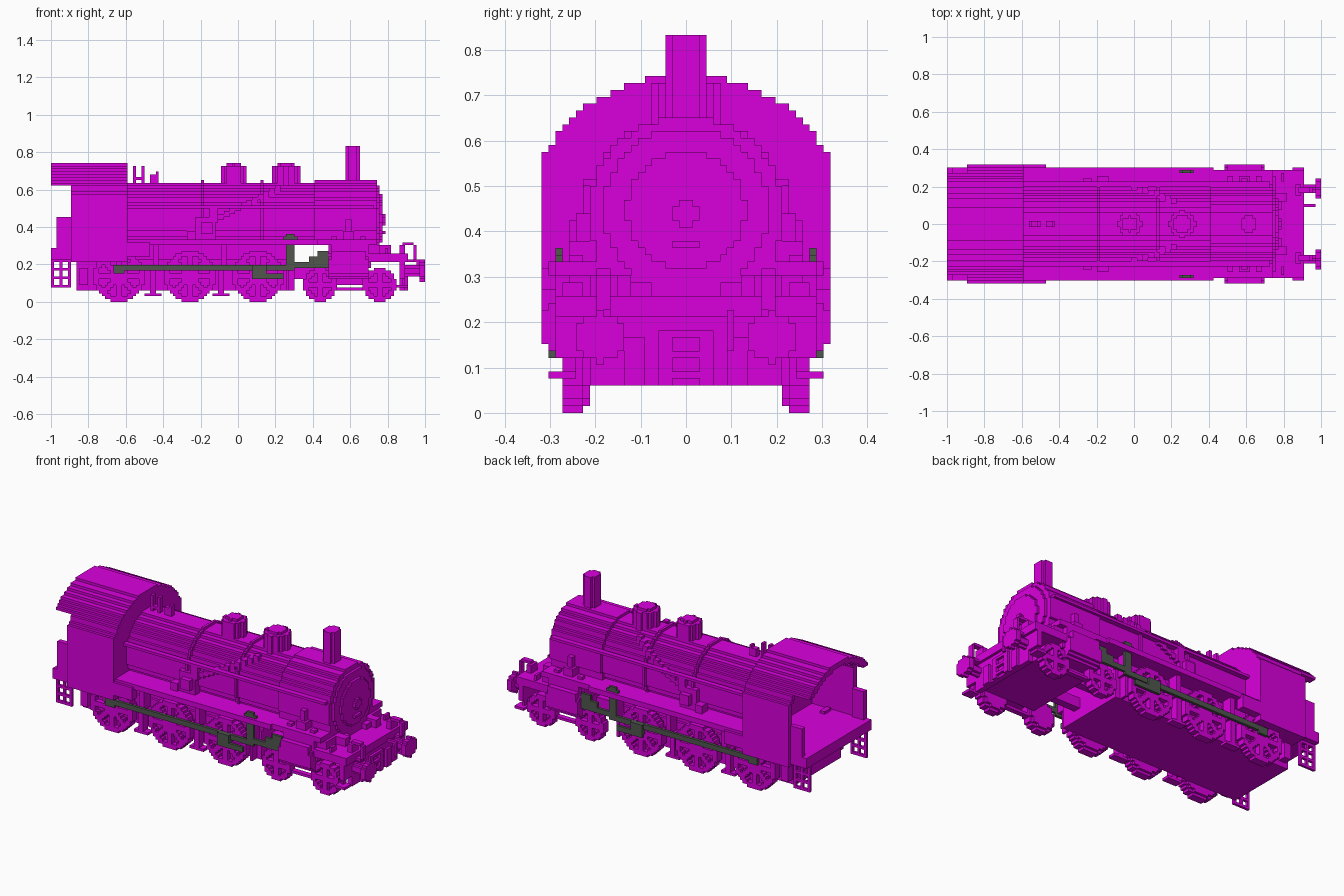
import bpy, bmesh, math
from mathutils import Matrix, Vector

U = 2 / 132          # one block; all sizes below are counted in blocks

if "Cube" in bpy.data.objects:
    bpy.data.objects.remove(bpy.data.objects["Cube"])


def material(name, rgb):
    m = bpy.data.materials.new(name)
    m.use_nodes = True
    m.diffuse_color = (*rgb, 1)
    m.node_tree.nodes["Principled BSDF"].inputs["Base Color"].default_value = (*rgb, 1)
    return m


MAGENTA = material("magenta", (0.7, 0, 0.72))
GREY = material("dark_grey", (0.08, 0.095, 0.075))


def part(name, boxes, mirror=False, mat=MAGENTA):
    """Make one object out of (x0, x1, y0, y1, z0, z1) boxes."""
    boxes = list(boxes)
    if mirror:
        boxes += [(a, b, -d, -c, e, f) for a, b, c, d, e, f in boxes]
    bm = bmesh.new()
    for a, b, c, d, e, f in boxes:
        mid = Vector((a + b, c + d, e + f)) * U / 2
        size = Vector((b - a, d - c, f - e)) * U
        bmesh.ops.create_cube(bm, size=1, matrix=Matrix.Translation(mid) @ Matrix.Diagonal((*size, 1)))
    me = bpy.data.meshes.new(name)
    bm.to_mesh(me)
    bm.free()
    me.materials.append(mat)
    bpy.context.collection.objects.link(bpy.data.objects.new(name, me))


def extrude(axis, lo, hi, rule, reach=(-66, 66)):
    """Stepped solid: every block row where rule(u, v) holds, from lo to hi."""
    out = []
    for v in range(-26, 60):
        start = None
        for u in range(reach[0], reach[1] + 1):
            inside = u < reach[1] and rule(u + 0.5, v + 0.5)
            if inside and start is None:
                start = u
            elif not inside and start is not None:
                out.append({"x": (lo, hi, start, u, v, v + 1),
                            "y": (start, u, lo, hi, v, v + 1),
                            "z": (start, u, v, v + 1, lo, hi)}[axis])
                start = None
    return out


def disc(axis, cu, cv, r, lo, hi, inner=0, floor=-99):
    return extrude(axis, lo, hi, lambda u, v: inner <= math.hypot(u - cu, v - cv) <= r and v > floor)


def wheel(cx, r, spokes):
    """Spoked wheel in front of a thin backing disc."""
    def face(u, v):
        x, z = u - cx, v - r
        d = math.hypot(x, z)
        gaps = [abs(x), abs(z)]
        if spokes == 8:
            gaps.append(abs(abs(x) - abs(z)) * 0.7)
        return d <= r and (d > r - 1.7 or d < r * 0.27 or min(gaps) < 0.8)
    return disc("y", cx, r, r - 1, 14, 15) + disc("y", cx, r, r, 15, 16) + extrude("y", 16, 18, face)


# Boiler and smokebox
part("boiler", disc("x", 0, 29, 13.2, -39, 27, floor=20))
part("smokebox", disc("x", 0, 29, 14.2, 27, 49, floor=20))
part("boiler_bands", [b for x in (-13, 8) for b in disc("x", 0, 29, 14, x, x + 1, 12, 22)])
part("smokebox_door", disc("x", 0, 29.5, 12, 49, 50, floor=20) + disc("x", 0, 29.5, 8.6, 50, 51)
     + [(51, 52, -1, 1, 27, 31), (51, 52, -2, 2, 28, 30), (51, 52, -2, 2, 24, 25)])
part("chimney", [(38, 43, -2, 2, 42, 55), (39, 42, -3, 3, 42, 55)])
part("steam_dome", disc("z", -1.5, 0, 4.2, 41, 48) + disc("z", -1.5, 0, 2.6, 48, 49))
part("sand_dome", disc("z", 17, 0, 4.6, 41, 48) + disc("z", 17, 0, 3.2, 48, 49))
part("whistle", [(-37, -36, -1, 1, 41, 48), (-34, -33, -1, 1, 41, 48), (-37, -33, -1, 1, 43, 44),
                 (-31, -28, -1, 1, 42, 45), (-29, -28, -1, 1, 45, 46)])
part("boiler_handrail", [(-39, 48, 13, 15, 33, 34)], True)
part("sand_pipes", [(13 - 2 * i, 15 - 2 * i, y, y + 2, 39 - i, 41 - i)
                    for i, y in enumerate((7, 8, 9, 10, 10, 11, 11, 12, 12, 12, 12))], True)
part("side_pump", [(-15, -8, 12, 15, 22, 30), (-13, -9, 12, 17, 24, 28), (-10, -7, 12, 15, 28, 33),
                   (-18, -15, 12, 16, 22, 25)], True)
part("smokebox_boxes", [(37, 41, 13, 17, 22, 25), (38, 40, 13, 16, 25, 29),
                        (33, 35, 15, 17, 22, 23), (43, 45, 15, 17, 22, 23)], True)

# Running boards and frame
part("running_board", [(-39, 28, -20, 20, 20, 22), (28, 49, -19, 19, 20, 22)])
part("cab_step_box", [(-39, -31, 18, 21, 16, 21)], True)
part("main_frame", [(-57, 20, -14, 14, 4, 15), (-40, 20, -13, 13, 15, 20)])
part("frame_beams", [(20, 34, 5, 8, 8, 12)], True)
part("smokebox_saddle", [(32, 50, -17, 17, 14, 20), (33, 45, -14, 14, 7, 14)])
part("bogie_frame", [(33, 55, -14, 14, 6, 8)])
part("bogie_side_bars", [(33, 46, 15, 17, 4, 5)], True)
part("front_deck", [(32, 60, -19, 19, 14, 17)])
part("buffer_beam", [(57, 59, -19, 19, 8, 14), (57, 59, -14, 14, 4, 8)])

# Cab
ARC_Z, ARC_R = 24, 25.2


def roof_shell(y, z):
    return 22.8 <= math.hypot(y, z - ARC_Z) <= ARC_R and z > 41


def cab_wall(y, z):
    return math.hypot(y, z - ARC_Z) < ARC_R - 0.5 and z > 17 and abs(y) < 19


part("cab_roof", extrude("x", -66, -39, roof_shell))
part("cab_front", extrude("x", -41, -39, cab_wall))
part("cab_sides", [(-59, -39, 19, 21, 14, 38), (-59, -39, 18, 20, 38, 39), (-59, -39, 17, 19, 39, 41)], True)
part("cab_floor", [(-66, -39, -20, 20, 15, 19), (-59, -39, -19, 19, 14, 15)])
part("rear_panels", [(-64, -59, 18, 20, 19, 30)], True)
part("rear_ladders", [(x, x + 1, 17, 18, 5, 16) for x in (-66, -63, -60)]
     + [(-66, -59, 17, 18, z, z + 1) for z in (5, 8, 11, 14)], True)

# Wheels and running gear
for label, cx in (("rear", -42), ("middle", -17), ("front", 7)):
    part(label + "_driving_wheels", wheel(cx, 9, 8), True)
for label, cx in (("rear", 29), ("front", 50)):
    part(label + "_bogie_wheels", wheel(cx, 6, 4), True)
part("brake_hangers", [b for x in (-30, -6) for b in
                       ((x - 1, x + 1, 14, 17, 2, 12), (x - 3, x + 3, 14, 17, 2, 3))]
     + [(-56, -53, 14, 17, 6, 12), (17, 18, 14, 17, 4, 12)], True)
part("wheel_hangers", [(x, x + 2, 14, 18, 12, 20) for x in (-50, -30, -6, 17)], True)
part("coupling_rod", [(-43, 20, 18, 19, 11, 13), (5, 16, 19, 20, 8, 10), (-44, -40, 18, 19, 10, 13),
                      (5, 10, 18, 20, 9, 13)], True, GREY)
part("valve_gear", [(17, 20, 18, 19, 12, 24), (16, 21, 18, 19, 20, 23), (20, 33, 18, 19, 12, 14),
                    (25, 30, 18, 19, 12, 16), (28, 32, 18, 19, 14, 18)], True, GREY)
part("cylinders", disc("x", 16.5, 12.5, 4.6, 32, 46) + [(33, 45, 14, 21, 10, 18), (30, 47, 16, 18, 12, 14),
                                                        (33, 46, 15, 19, 16, 20)], True)

# Front fittings
part("buffers", disc("x", 12.5, 11, 1.8, 59, 65) + disc("x", 12.5, 11, 3.6, 64, 66), True)
part("lamps", [(57, 59, 10, 14, 16, 20), (62, 63, 11, 13, 15, 20), (58, 62, 11, 13, 20, 21),
               (59, 62, 11, 13, 14, 15)], True)
part("front_steps", [(57, 58, 16, 18, 5, 14), (56, 60, 16, 20, 5, 6), (57, 59, 16, 18, 8, 9)], True)
part("brake_hose", [(59, 64, 6, 7, 14, 15), (63, 64, 6, 7, 9, 15)])
part("coupling", [(59, 60, 2, 4, 4, 12), (59, 60, 6, 9, 4, 11)], True)
part("coupling_links", [(59, 60, -2, 2, z, z + 1) for z in (5, 8, 11)])
part("deck_brackets", [(50, 54, 8, 11, 17, 20), (52, 53, 15, 18, 17, 19), (50, 52, -8, -5, 17, 19)], True)
